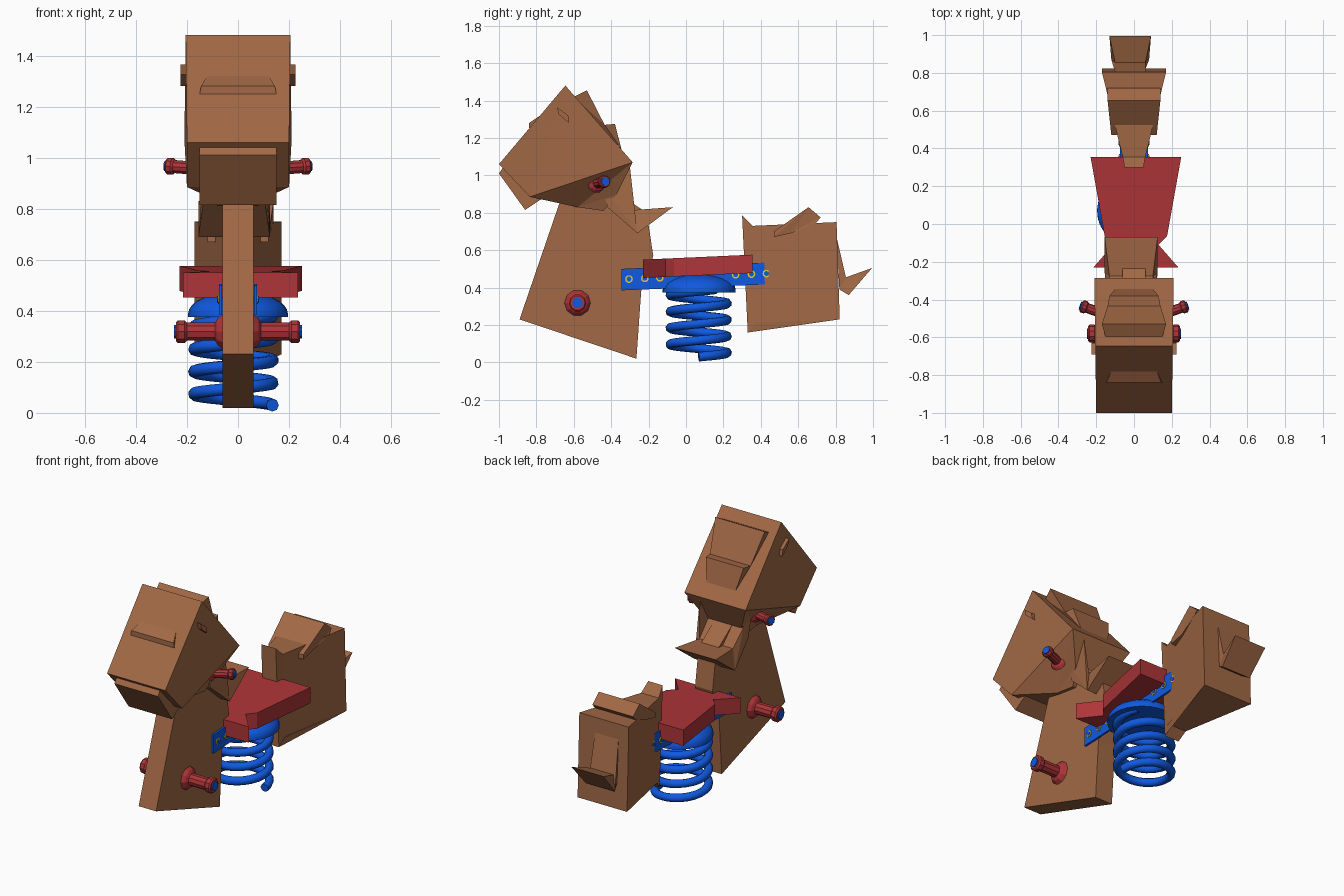
import bpy, bmesh, math
from mathutils import Vector

if "Cube" in bpy.data.objects:
    bpy.data.objects.remove(bpy.data.objects["Cube"])


def material(name, rgb):
    m = bpy.data.materials.new(name)
    m.diffuse_color = (*rgb, 1)
    m.use_nodes = True
    m.node_tree.nodes["Principled BSDF"].inputs["Base Color"].default_value = m.diffuse_color
    return m


BROWN = material("wood_brown", (0.36, 0.14, 0.06))
RED = material("red", (0.42, 0.035, 0.04))
BLUE = material("blue", (0.005, 0.10, 0.75))
YELLOW = material("yellow", (0.75, 0.6, 0.05))


def finish(name, bm, mat, smooth=False):
    bmesh.ops.recalc_face_normals(bm, faces=bm.faces)
    me = bpy.data.meshes.new(name)
    bm.to_mesh(me)
    bm.free()
    me.materials.append(mat)
    if smooth:
        for p in me.polygons:
            p.use_smooth = True
    ob = bpy.data.objects.new(name, me)
    bpy.context.collection.objects.link(ob)
    return ob


def slab(name, pts, mat=BROWN, shift=0.0):
    """Side profile of (y, z, half width) points, spanned across x."""
    bm = bmesh.new()
    sides = [[bm.verts.new((s * w + shift, y, z)) for y, z, w in pts] for s in (-1, 1)]
    n = len(pts)
    for i in range(n):
        j = (i + 1) % n
        bm.faces.new((sides[0][i], sides[0][j], sides[1][j], sides[1][i]))
    caps = [bm.faces.new(s) for s in sides]
    bmesh.ops.triangulate(bm, faces=caps)
    return finish(name, bm, mat)


def lathe(name, origin, axis, profile, mat, sides=10, smooth=False):
    """Revolve (distance, radius) points around an axis."""
    bm = bmesh.new()
    q = Vector(axis).to_track_quat('Z', 'Y')
    rings = []
    for d, r in profile:
        rings.append([bm.verts.new(Vector(origin) + q @ Vector(
            (r * math.cos(2 * math.pi * k / sides), r * math.sin(2 * math.pi * k / sides), d)))
            for k in range(sides)])
    for a, b in zip(rings, rings[1:]):
        for k in range(sides):
            m = (k + 1) % sides
            bm.faces.new((a[k], a[m], b[m], b[k]))
    bm.faces.new(rings[0])
    bm.faces.new(rings[-1])
    return finish(name, bm, mat, smooth)


# Front board and head
slab("front_board", [(y, z, 0.06) for y, z in (
    (-0.89, 0.23), (-0.65, 0.93), (-0.40, 0.93), (-0.21, 0.80),
    (-0.175, 0.57), (-0.24, 0.38), (-0.265, 0.02))])
slab("head", [(-1.0, 1.06, 0.2), (-0.645, 1.48, 0.205), (-0.285, 1.07, 0.21), (-0.835, 0.885, 0.2)])
slab("head_underside", [(-0.835, 0.885, 0.2), (-0.285, 1.07, 0.21), (-0.37, 0.90, 0.12),
                        (-0.44, 0.81, 0.08), (-0.58, 0.83, 0.08)])
slab("jaw", [(-1.0, 1.01, 0.15), (-0.98, 1.04, 0.15), (-0.77, 0.91, 0.15),
             (-0.77, 0.875, 0.15), (-0.86, 0.815, 0.15)])
slab("forehead_tuft", [(-0.84, 1.25, 0.15), (-0.84, 1.28, 0.145), (-0.78, 1.32, 0.12)])
slab("crown_tuft", [(-0.60, 1.42, 0.15), (-0.53, 1.455, 0.17), (-0.435, 1.27, 0.14),
                    (-0.38, 1.275, 0.13), (-0.345, 1.14, 0.10)])
for side in (-1, 1):
    slab("ear_tuft", [(-0.69, 1.365, 0.015), (-0.63, 1.32, 0.015), (-0.625, 1.28, 0.015),
                      (-0.68, 1.325, 0.015)], shift=side * 0.21)
slab("mane", [(-0.30, 1.05, 0.13), (-0.37, 0.91, 0.12), (-0.275, 0.815, 0.115),
              (-0.07, 0.83, 0.14), (-0.26, 0.69, 0.14), (-0.42, 0.83, 0.12), (-0.45, 0.95, 0.12)],
     shift=-0.015)

# Wedge-shaped rear body, hump and tail
slab("rear_body", [(0.30, 0.785, 0.05), (0.355, 0.73, 0.06), (0.805, 0.75, 0.17),
                   (0.822, 0.23, 0.17), (0.375, 0.212, 0.065), (0.33, 0.16, 0.05)])
slab("hump", [(0.47, 0.67, 0.12), (0.47, 0.70, 0.12), (0.655, 0.83, 0.14),
              (0.72, 0.775, 0.14), (0.69, 0.74, 0.14), (0.56, 0.69, 0.12)])
slab("tail", [(0.805, 0.67, 0.08), (0.855, 0.455, 0.08), (0.995, 0.505, 0.11),
              (0.87, 0.36, 0.10), (0.82, 0.39, 0.08)], shift=-0.02)

# Hourglass seat, tilted slightly up towards the back
bm = bmesh.new()
half = [(-0.23, 0.225), (-0.11, 0.12), (-0.065, 0.165), (0.355, 0.24)]
outline = [(w, y) for y, w in half] + [(-w, y) for y, w in reversed(half)]
levels = [[bm.verts.new((x + 0.01, y, z + 0.045 * y)) for x, y in outline] for z in (0.462, 0.56)]
for i in range(len(outline)):
    j = (i + 1) % len(outline)
    bm.faces.new((levels[0][i], levels[0][j], levels[1][j], levels[1][i]))
caps = [bm.faces.new(l) for l in levels]
bmesh.ops.triangulate(bm, faces=caps)
finish("seat", bm, RED)

# Side plates with bolts
for side in (-1, 1):
    slab("side_plate", [(-0.345, 0.385, 0.006), (-0.345, 0.50, 0.006),
                        (0.452, 0.535, 0.006), (0.452, 0.418, 0.006)], BLUE, side * 0.068)
    for y in (-0.305, -0.22, -0.14, 0.265, 0.35, 0.43):
        z = 0.458 + 0.04 * y
        lathe("bolt_ring", (side * 0.07, y, z), (side, 0, 0), [(0, 0.021), (0.009, 0.021)], YELLOW)
        lathe("bolt_head", (side * 0.07, y, z), (side, 0, 0), [(0, 0.013), (0.012, 0.013)], BLUE)

# Spring cap and coil spring
dome = [(0, 0.195)] + [(0.015 + 0.085 * math.sin(t), 0.195 * math.cos(t))
                       for t in [i * math.pi / 16 for i in range(8)]]
lathe("spring_cap", (0, 0.07, 0.375), (0, 0, 1), dome, BLUE, 28, True)
bpy.context.view_layer.objects.active = bpy.data.objects["spring_cap"]
bpy.data.objects["spring_cap"].select_set(True)
bpy.ops.object.shade_smooth_by_angle()

curve = bpy.data.curves.new("coil_spring", 'CURVE')
curve.dimensions = '3D'
curve.bevel_depth = 0.025
curve.bevel_resolution = 2
curve.use_fill_caps = True
curve.materials.append(BLUE)
path = curve.splines.new('POLY')
steps, turns = 96, 4.1
path.points.add(steps)
for i, p in enumerate(path.points):
    a = 2 * math.pi * turns * i / steps
    p.co = (-0.018 + 0.153 * math.cos(a), 0.068 + 0.153 * math.sin(a), 0.03 + 0.36 * i / steps, 1)
bpy.context.collection.objects.link(bpy.data.objects.new("coil_spring", curve))

# Footrests on the board, handgrips on the head
foot = [(0, 0.07), (0.02, 0.055), (0.03, 0.037), (0.14, 0.037), (0.15, 0.047), (0.175, 0.047), (0.183, 0.04)]
grip = [(d * 0.75, r * 0.72) for d, r in foot]
for side in (-1, 1):
    for name, base, axis, prof, cap in (
            ("footrest", (side * 0.06, -0.58, 0.318), Vector((side, 0, 0)), foot, 0.028),
            ("handgrip", (side * 0.15, -0.48, 0.957), Vector((side, 0.36, 0.08)).normalized(), grip, 0.022)):
        lathe(name, base, axis, prof, RED)
        end = Vector(base) + axis * prof[-1][0]
        lathe(name + "_cap", end, axis, [(-0.005, cap), (0.007, cap)], BLUE)
